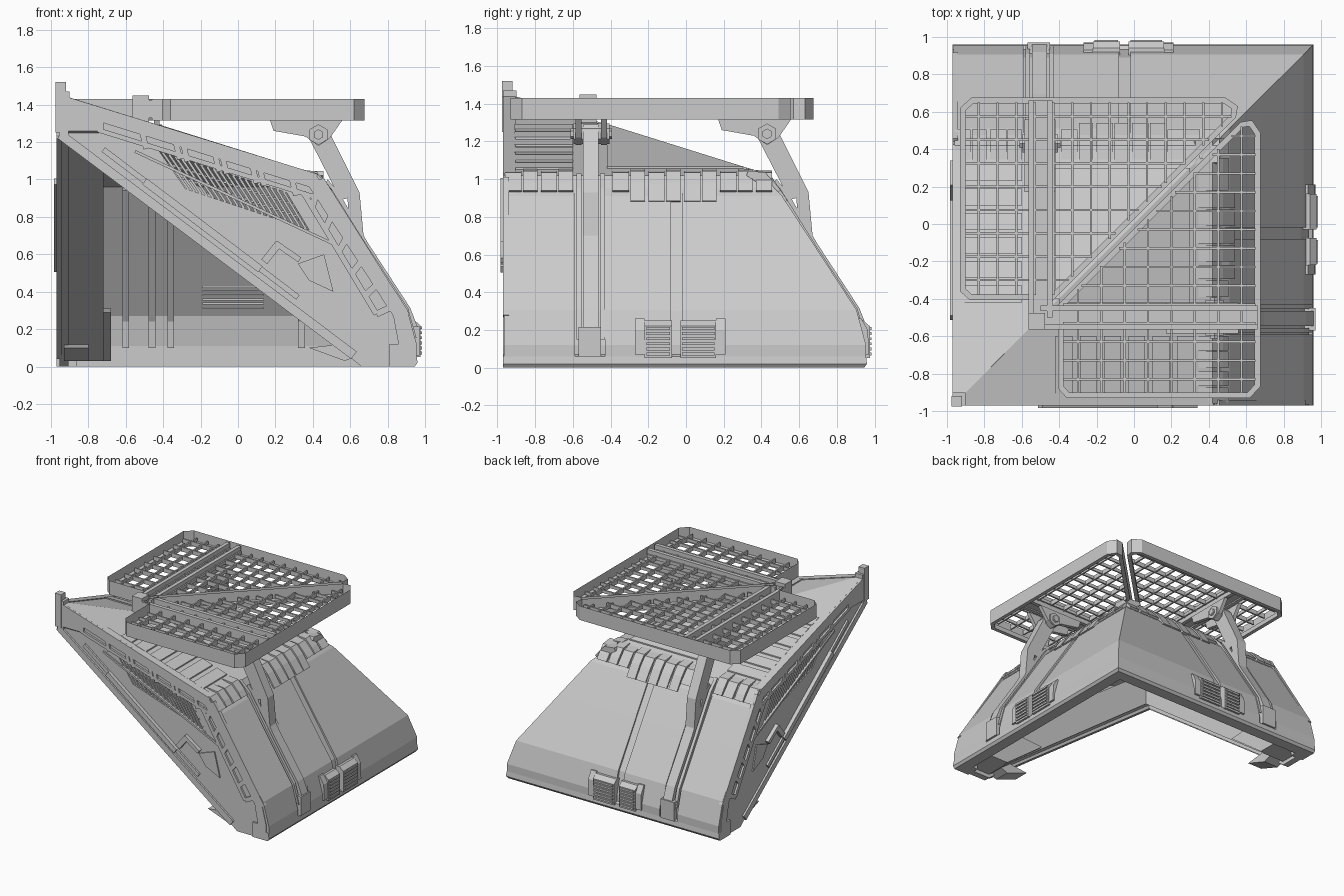
import bpy, bmesh, math
from mathutils import Vector, Matrix

# ---------- helpers: the model is symmetric under swapping x and y ----------
def finish(name, bm, mirror=True):
    bmesh.ops.remove_doubles(bm, verts=bm.verts, dist=1e-4)
    bmesh.ops.recalc_face_normals(bm, faces=bm.faces)
    for side in ("right", "back") if mirror else ("",):
        if side == "back":
            for v in bm.verts:
                v.co.x, v.co.y = v.co.y, v.co.x
            bmesh.ops.recalc_face_normals(bm, faces=bm.faces)
        me = bpy.data.meshes.new(name)
        bm.to_mesh(me)
        ob = bpy.data.objects.new((name + "_" + side).strip("_"), me)
        bpy.context.collection.objects.link(ob)
    bm.free()

def prism(bm, pts, y0, y1=None):
    """xz profile extruded along y; y1=None mitres it on the x=y hip."""
    a = [bm.verts.new((x, y0, z)) for x, z in pts]
    b = [bm.verts.new((x, x if y1 is None else y1, z)) for x, z in pts]
    n = len(pts)
    bm.faces.new(a)
    bm.faces.new(b[::-1])
    for i in range(n):
        j = (i + 1) % n
        bm.faces.new((a[i], b[i], b[j], a[j]))

def box(bm, x0, x1, y0, y1, z0, z1):
    prism(bm, [(x0, z0), (x1, z0), (x1, z1), (x0, z1)], y0, y1)

def bar(bm, p, q, w, y0, y1):
    """flat bar from p to q in the xz plane, w wide"""
    p, q = Vector(p), Vector(q)
    d = (q - p).normalized()
    n = Vector((-d.y, d.x)) * w / 2
    prism(bm, [tuple(p + n), tuple(q + n), tuple(q - n), tuple(p - n)], y0, y1)

def lerp(p, q, t):
    return (p[0] + (q[0] - p[0]) * t, p[1] + (q[1] - p[1]) * t)

def zr(x):
    return 1.02 + (0.42 - x) * 0.313

# ---------- roof and outer wall ----------
outer = [(-0.97, 1.455), (0.42, 1.02), (0.49, 0.92), (0.67, 0.645), (0.89, 0.30), (0.935, 0.12), (0.935, 0.05)]
inner = [(0.87, 0.05), (0.86, 0.11), (0.83, 0.27), (0.61, 0.61), (0.38, 0.96), (-0.97, 1.38)]
bm = bmesh.new()
prism(bm, outer + inner, -0.97)
finish("shell", bm)

wall = [(0.45, 0.97), (0.51, 0.91), (0.68, 0.65), (0.905, 0.305), (0.955, 0.12), (0.955, 0.06),
        (0.90, 0.06), (0.87, 0.28), (0.64, 0.63), (0.43, 0.95)]
bm = bmesh.new()
prism(bm, wall, -0.965, -0.59)
prism(bm, wall, -0.43, -0.08)
prism(bm, wall, -0.02)
finish("wall_panels", bm)

bm = bmesh.new()
prism(bm, [(0.855, 0.0), (0.945, 0.0), (0.96, 0.02), (0.955, 0.06), (0.855, 0.11)], -0.97)
finish("base_rim", bm)

# ---------- roof slats and raised panel ----------
bm = bmesh.new()
for i in range(6):
    x = -0.42 + i * 0.13
    prism(bm, [(x, zr(x) - .01), (x, zr(x) + .01), (x + .09, zr(x + .09) + .01), (x + .09, zr(x + .09) - .01)], -0.91, -0.6)
prism(bm, [(-0.4, zr(-.4)), (-0.4, zr(-.4) + .01), (0.3, zr(.3) + .01), (0.3, zr(.3))], -0.42)
finish("roof_panels", bm)

# ---------- blocks along the eave ----------
bm = bmesh.new()
for i in range(15):
    y = -0.96 + i * 0.095
    if -0.62 < y + 0.035 < -0.42:
        continue
    big = -0.28 < y + 0.035 < 0.18
    low = 0.865 if big else 0.92
    k = 0.008 if i % 2 else 0.0
    prism(bm, [(0.32, 1.02), (0.33, 1.045 + k), (0.42, 1.035 + k), (0.475, 0.975 + k),
               (0.495 + (0.935 - low) * .64, low + .02), (0.47, low), (0.38, 0.98)], y, y + (0.077 if i % 2 else 0.087))
finish("eave_blocks", bm)

# ---------- side panel with a grille hole ----------
outline = [(-0.97, 1.46), (0.42, 1.03), (0.48, 0.95), (0.67, 0.66), (0.90, 0.31), (0.945, 0.1),
           (0.92, 0.0), (0.66, 0.0), (0.58, 0.065), (-0.97, 1.23)]
hole = [(-0.42, 1.15), (0.26, 0.93), (0.38, 0.73), (-0.28, 0.95)]
bm = bmesh.new()
edges = []
for loop in (outline, hole):
    vs = [bm.verts.new((x, -0.955, z)) for x, z in loop]
    edges += [bm.edges.new((vs[i], vs[(i + 1) % len(vs)])) for i in range(len(vs))]
faces = [g for g in bmesh.ops.triangle_fill(bm, edges=edges, use_beauty=True)["geom"] if isinstance(g, bmesh.types.BMFace)]
ext = bmesh.ops.extrude_face_region(bm, geom=faces)["geom"]
bmesh.ops.translate(bm, vec=(0, 0.05, 0), verts=[v for v in ext if isinstance(v, bmesh.types.BMVert)])
finish("side_panel", bm)

bm = bmesh.new()
for i in range(20):
    t = (i + 0.5) / 20
    bar(bm, lerp(hole[0], hole[1], t), lerp(hole[3], hole[2], t), 0.013, -0.95, -0.91)
for t in (0.33, 0.67):
    bar(bm, lerp(hole[0], hole[3], t), lerp(hole[1], hole[2], t), 0.01, -0.94, -0.92)
finish("side_grille", bm)

# ---------- raised frame of the side panel ----------
Y0, Y1 = -0.97, -0.94
bm = bmesh.new()
bar(bm, (-0.96, 1.435), (0.42, 1.01), 0.04, Y0, Y1)
bar(bm, (-0.75, 1.265), (0.40, 0.91), 0.025, Y0, Y1)
for x in (-0.52, -0.34, -0.30, -0.13, -0.09, 0.07, 0.11, 0.28):
    bar(bm, (x, zr(x) - 0.03), (x + 0.03, zr(x) - 0.15), 0.03, Y0, Y1)
a, b, c, d = (0.44, 1.0), (0.90, 0.27), (0.35, 0.93), (0.74, 0.28)
bar(bm, a, b, 0.04, Y0, Y1)
bar(bm, c, d, 0.03, Y0, Y1)
for i in range(6):
    t = i / 5.5
    bar(bm, lerp(a, b, t), lerp(c, d, min(1, t + 0.12)), 0.035, Y0, Y1)
bar(bm, (-0.95, 1.24), (0.62, 0.06), 0.05, Y0, Y1)
bar(bm, (-0.72, 1.16), (0.32, 0.37), 0.03, Y0, Y1)
bar(bm, (-0.50, 0.99), (0.12, 0.52), 0.04, -0.985, Y1)
bar(bm, (-0.55, 1.15), (0.50, 0.66), 0.015, -0.965, Y1)
prism(bm, [(0.32, 0.55), (0.46, 0.60), (0.51, 0.40), (0.38, 0.46)], -0.965, Y1)
bar(bm, (0.14, 0.56), (0.22, 0.66), 0.04, -0.985, Y1)
bar(bm, (0.20, 0.66), (0.33, 0.57), 0.03, -0.985, Y1)
box(bm, 0.81, 0.925, Y0, -0.86, 0.0, 0.12)
finish("side_frame", bm)

# ---------- sloping beam behind the panel, with foot ----------
bm = bmesh.new()
prism(bm, [(-0.97, 1.26), (-0.97, 1.38), (-0.75, 1.36), (0.80, 0.22), (0.80, 0.03), (0.66, 0.03)], -0.92, -0.72)
prism(bm, [(0.33, 0.29), (0.60, 0.31), (0.84, 0.12), (0.84, 0.03), (0.67, 0.03)], -0.90, -0.68)
prism(bm, [(0.38, 0.10), (0.55, 0.12), (0.70, 0.08), (0.57, 0.03)], -0.93, -0.80)
finish("slope_beam", bm)

# ---------- inner ribs and fins ----------
bm = bmesh.new()
rib = [(0.40, 0.96), (0.62, 0.62), (0.85, 0.26), (0.87, 0.1), (0.80, 0.1), (0.78, 0.24), (0.56, 0.6), (0.34, 0.94)]
for y in (-0.60, -0.46, -0.36, 0.34):
    prism(bm, rib, y - 0.018, y + 0.018)
for i in range(8):
    z = 0.31 + i * 0.022
    box(bm, 0.72, 0.84 - (z - 0.27) * 0.65, -0.19, 0.14, z, z + 0.009)
finish("inner_ribs", bm)

# ---------- vents at the wall foot ----------
bm = bmesh.new()
for y0, y1, s in ((-0.22, -0.075, -1), (-0.03, 0.16, 1)):
    prism(bm, [(0.88, 0.06), (0.975, 0.05), (0.975, 0.22), (0.94, 0.25), (0.88, 0.25)], y0, y1)
    for i in range(6):
        box(bm, 0.95, 0.984, y0 + 0.01, y1 - 0.01, 0.065 + i * 0.027, 0.08 + i * 0.027)
    e = y0 if s < 0 else y1
    lo, hi = sorted((e, e + s * 0.05))
    prism(bm, [(0.86, 0.06), (0.97, 0.07), (0.965, 0.2), (0.93, 0.26), (0.86, 0.26)], lo, hi)
finish("foot_vents", bm)

# ---------- support arm, bracket and hinge bolt ----------
bm = bmesh.new()
prism(bm, [(0.38, 1.22), (0.46, 1.29), (0.50, 1.23), (0.65, 0.93), (0.675, 0.66), (0.60, 0.72), (0.585, 0.90), (0.55, 0.89)], -0.545, -0.465)
prism(bm, [(0.48, 1.0), (0.54, 0.93), (0.695, 0.66), (0.92, 0.315), (0.965, 0.2), (0.90, 0.15), (0.64, 0.62), (0.44, 0.95)], -0.545, -0.465)
for y in (-0.58, -0.455):  # channel cheeks beside the arm
    prism(bm, [(0.42, 1.03), (0.50, 0.95), (0.685, 0.655), (0.91, 0.31), (0.955, 0.15), (0.88, 0.2), (0.62, 0.62), (0.40, 0.98)], y, y + 0.025)
box(bm, 0.87, 0.97, -0.57, -0.45, 0.06, 0.215)
for y in (-0.585, -0.45):
    prism(bm, [(0.17, 1.32), (0.19, 1.26), (0.36, 1.23), (0.43, 1.18), (0.49, 1.22), (0.56, 1.32)], y, y + 0.03)
for r, w in ((0.055, 0.19), (0.028, 0.22)):
    bmesh.ops.create_cone(bm, cap_ends=True, segments=6, radius1=r, radius2=r, depth=w,
                          matrix=Matrix.Translation((0.43, -0.502, 1.24)) @ Matrix.Rotation(math.pi / 2, 4, 'X'))
finish("support_arm", bm)

# ---------- top rack frame: wide upper ring and narrower lower ring ----------
rack = [(-0.405, -0.56), (-0.405, -0.88), (-0.36, -0.93), (0.62, -0.93), (0.675, -0.87), (0.675, 0.49),
        (0.63, 0.555), (0.57, 0.545), (-0.46, -0.485), (-0.46, -0.56)]
bm = bmesh.new()
for z0, z1, skip, th in ((1.35, 1.43, 0, 0.05), (1.315, 1.35, 0.022, 0.03)):
    f = bm.faces.new([bm.verts.new((x, y, z0)) for x, y in rack])
    if skip:
        rim = bmesh.ops.inset_individual(bm, faces=[f], thickness=skip, use_even_offset=True)["faces"]
        bmesh.ops.delete(bm, geom=rim, context='FACES')
    ring = bmesh.ops.inset_individual(bm, faces=[f], thickness=th, use_even_offset=True)["faces"]
    bmesh.ops.delete(bm, geom=[f], context='FACES')
    ext = bmesh.ops.extrude_face_region(bm, geom=ring)["geom"]
    bmesh.ops.translate(bm, vec=(0, 0, z1 - z0), verts=[v for v in ext if isinstance(v, bmesh.types.BMVert)])
finish("rack_frame", bm)

# ---------- rack grid ----------
bm = bmesh.new()
for i in range(8):
    x = -0.30 + i * 0.125
    box(bm, x - .006, x + .006, -0.9, max(-0.5, min(x - 0.05, 0.52)), 1.36, 1.395)
for i in range(14):
    y = -0.83 + i * 0.1
    box(bm, max(-0.38, y + 0.05), 0.65, y - .006, y + .006, 1.365, 1.39)
finish("rack_grid", bm)

# ---------- rack carrier beam ----------
bm = bmesh.new()
for y in (-0.565, -0.465):
    box(bm, -0.5, 0.66, y, y + 0.03, 1.33, 1.425)
box(bm, -0.5, 0.66, -0.54, -0.46, 1.34, 1.37)
finish("rack_beam", bm)

# ---------- corner posts ----------
bm = bmesh.new()
box(bm, -0.565, -0.475, -0.565, -0.475, 1.28, 1.45)
finish("rack_post", bm, False)
bm = bmesh.new()
box(bm, -0.975, -0.92, -0.975, -0.92, 1.25, 1.52)
box(bm, -0.97, -0.90, -0.97, -0.90, 1.42, 1.47)
finish("corner_post", bm, False)
